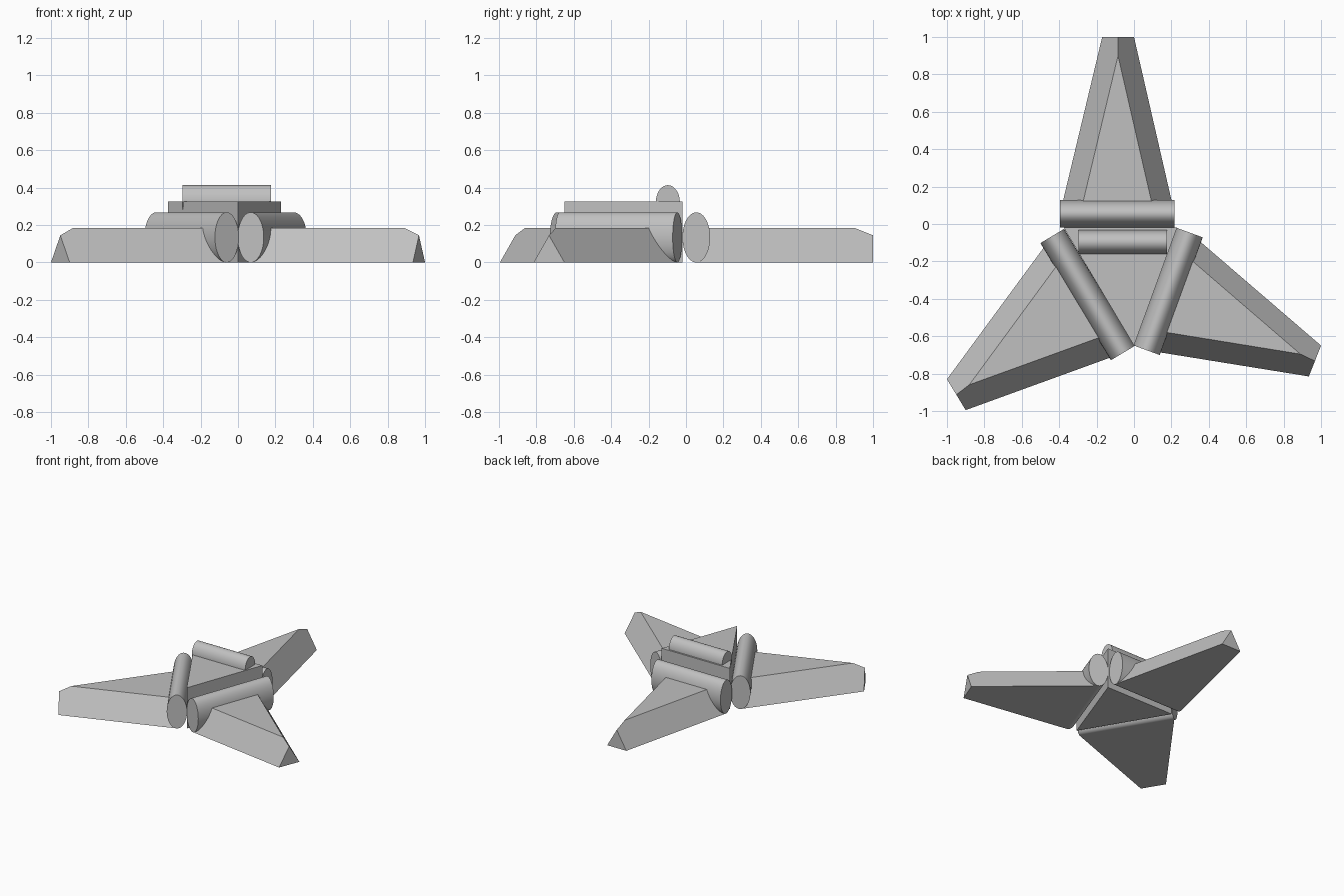
import bpy
import bmesh
from math import atan2, pi
from mathutils import Vector, Matrix

cube = bpy.data.objects.get("Cube")
if cube:
    bpy.data.objects.remove(cube, do_unlink=True)

GREY = (0.53, 0.53, 0.53, 1.0)
grey = bpy.data.materials.new("plain grey")
grey.use_nodes = True
grey.diffuse_color = GREY
grey.node_tree.nodes["Principled BSDF"].inputs["Base Color"].default_value = GREY

WING_TOP = 0.185
TIP_TOP = 0.145


def add_object(name, bm):
    """Turn a bmesh into a grey object with outward normals."""
    bmesh.ops.recalc_face_normals(bm, faces=bm.faces)
    mesh = bpy.data.meshes.new(name)
    bm.to_mesh(mesh)
    bm.free()
    mesh.materials.append(grey)
    obj = bpy.data.objects.new(name, mesh)
    bpy.context.collection.objects.link(obj)
    return obj


def add_roller(name, start, end, width, height, bottom):
    """Lying cylinder with an elliptical cross-section."""
    start, end = Vector(start), Vector(end)
    mid, along = (start + end) / 2, end - start
    bm = bmesh.new()
    bmesh.ops.create_cone(bm, cap_ends=True, segments=48,
                          radius1=0.5, radius2=0.5, depth=along.length)
    bm.transform(Matrix.Translation((mid.x, mid.y, bottom + height / 2))
                 @ Matrix.Rotation(atan2(along.y, along.x), 4, 'Z')
                 @ Matrix.Diagonal((1, width, height, 1))
                 @ Matrix.Rotation(pi / 2, 4, 'Y'))
    obj = add_object(name, bm)
    bpy.ops.object.select_all(action='DESELECT')
    obj.select_set(True)
    bpy.context.view_layer.objects.active = obj
    bpy.ops.object.shade_smooth_by_angle(angle=pi / 6)


def add_wing(name, root_a, root_b, tip_a, tip_b):
    """Tapered wedge: sloped sides, flat triangular top, ridge dropping to the tip."""
    root_a, root_b, tip_a, tip_b = map(Vector, (root_a, root_b, tip_a, tip_b))
    root_half = (root_b - root_a).length / 2
    tip_half = (tip_b - tip_a).length / 2
    inset = tip_half * WING_TOP / TIP_TOP
    root_mid, tip_mid = (root_a + root_b) / 2, (tip_a + tip_b) / 2
    apex = tip_mid.lerp(root_mid, (inset - tip_half) / (root_half - tip_half))
    top_a = root_a.lerp(root_mid, inset / root_half)
    top_b = root_b.lerp(root_mid, inset / root_half)

    bm = bmesh.new()

    def vert(p, z):
        return bm.verts.new((p.x, p.y, z))

    ra, rb, ta, tb = (vert(p, 0) for p in (root_a, root_b, tip_a, tip_b))
    ua, ub, ap = (vert(p, WING_TOP) for p in (top_a, top_b, apex))
    ridge = vert(tip_mid, TIP_TOP)
    for face in ((ra, rb, tb, ta), (ra, ua, ub, rb), (ua, ap, ub),
                 (ta, tb, ridge), (ra, ta, ridge, ap, ua), (rb, ub, ap, ridge, tb)):
        bm.faces.new(face)
    add_object(name, bm)


# Central triangular body
bm = bmesh.new()
base = bm.faces.new([bm.verts.new(p) for p in
                     ((-0.375, -0.02, 0), (0.23, -0.02, 0), (0, -0.65, 0))])
extruded = bmesh.ops.extrude_face_region(bm, geom=[base], use_keep_orig=True)
bmesh.ops.translate(bm, vec=(0, 0, 0.327),
                    verts=[g for g in extruded["geom"] if isinstance(g, bmesh.types.BMVert)])
add_object("central_body", bm)

# Each wing springs from the axis of a roller along one side of the body
arms = {
    "back": ((-0.396, 0.055), (0.217, 0.055), (-0.17, 1), (0, 1)),
    "right": ((-0.437, -0.064), (-0.06, -0.69), (-1, -0.83), (-0.9, -0.995)),
    "left": ((0.298, -0.046), (0.068, -0.675), (1, -0.65), (0.935, -0.815)),
}
for side, (root_a, root_b, tip_a, tip_b) in arms.items():
    add_roller(side + "_roller", root_a, root_b, 0.148, 0.268, 0)
    add_wing(side + "_wing", root_a, root_b, tip_a, tip_b)

# Small roller on top of the body
add_roller("top_roller", (-0.298, -0.097), (0.176, -0.097), 0.128, 0.18, 0.233)
